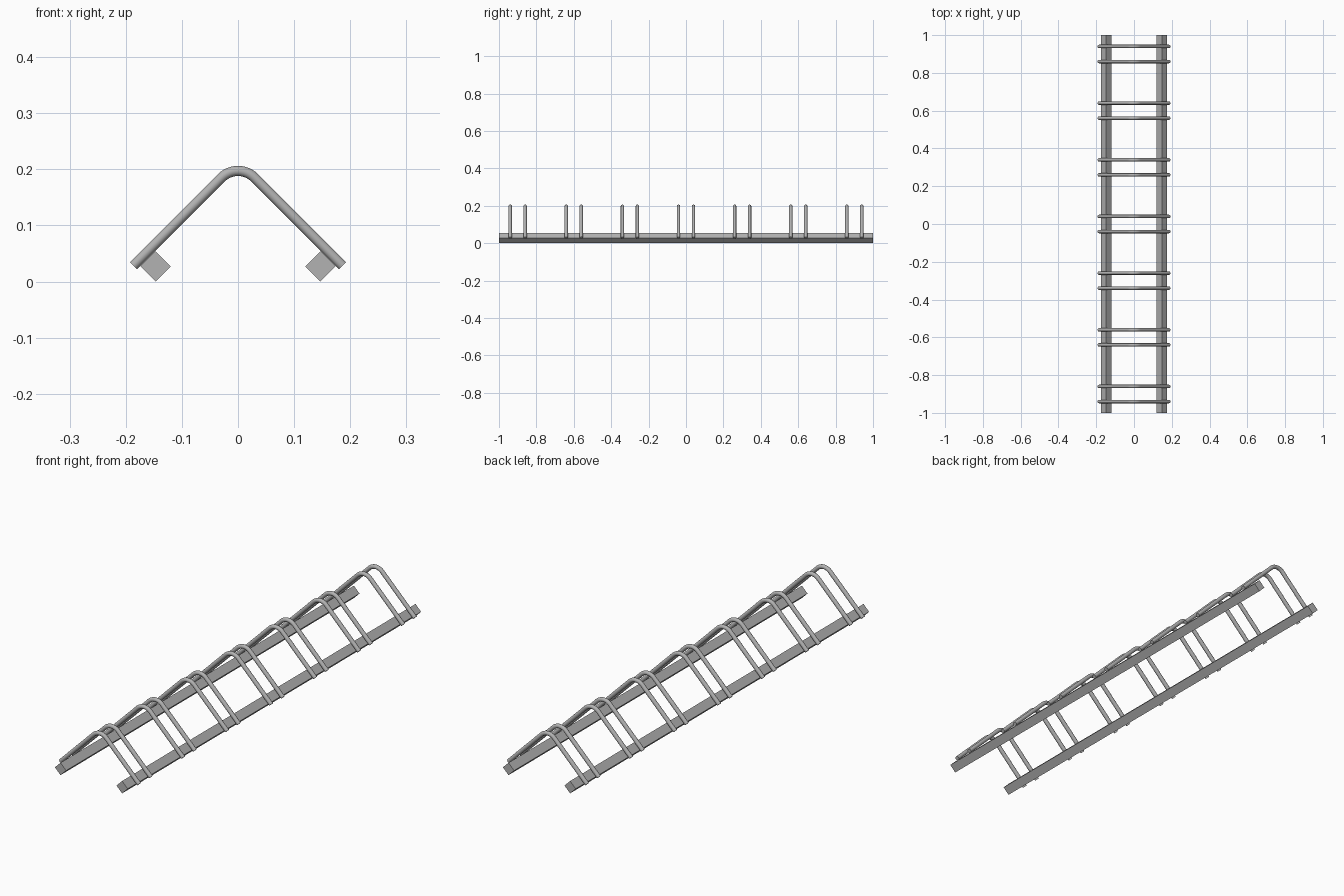
import bpy, math

cube = bpy.data.objects.get("Cube")
if cube:
    bpy.data.objects.remove(cube, do_unlink=True)

# Galvanised steel
steel = bpy.data.materials.new("galvanised_grey")
steel.use_nodes = True
GREY = (0.45, 0.45, 0.45, 1)
steel.diffuse_color = GREY
steel.node_tree.nodes["Principled BSDF"].inputs["Base Color"].default_value = GREY

RAIL_X, RAIL_HALF = 0.147, 0.0268      # rail offset, half of its diagonal
TUBE, BEND = 0.009, 0.042              # tube radius, bend radius
CORNER_Z, END_X = 0.2145, 0.1865       # where the straight legs would meet, leg foot


def base_rail(name, x):
    """Square bar lying along y, turned onto its edge."""
    bpy.ops.mesh.primitive_cube_add(size=1, location=(x, 0, RAIL_HALF),
                                    rotation=(0, math.pi / 4, 0))
    rail = bpy.context.object
    rail.name = name
    side = RAIL_HALF * math.sqrt(2)
    rail.scale = (side, 2, side)
    rail.data.materials.append(steel)


def hoop_mesh():
    """Bent tube: two 45 degree legs joined by a round bend."""
    centre_z = CORNER_Z - BEND * math.sqrt(2)
    steps = 12
    path = [(-END_X, CORNER_Z - END_X)]
    for i in range(steps + 1):
        a = math.radians(135 - 90 * i / steps)
        path.append((BEND * math.cos(a), centre_z + BEND * math.sin(a)))
    path.append((END_X, CORNER_Z - END_X))

    curve = bpy.data.curves.new("hoop_path", "CURVE")
    curve.dimensions = "3D"
    curve.bevel_depth = TUBE
    curve.bevel_resolution = 6
    curve.use_fill_caps = True
    spline = curve.splines.new("POLY")
    spline.points.add(len(path) - 1)
    for point, (x, z) in zip(spline.points, path):
        point.co = (x, 0, z, 1)
    temp = bpy.data.objects.new("hoop_path", curve)
    bpy.context.collection.objects.link(temp)
    mesh = bpy.data.meshes.new_from_object(
        temp.evaluated_get(bpy.context.evaluated_depsgraph_get()))
    bpy.data.objects.remove(temp, do_unlink=True)
    mesh.name = "hoop"
    mesh.materials.clear()
    mesh.materials.append(steel)
    return mesh


# Ground rails
base_rail("left_rail", RAIL_X)
base_rail("right_rail", -RAIL_X)

# Seven pairs of wheel hoops
mesh = hoop_mesh()
bpy.ops.object.select_all(action="DESELECT")
for bay in range(-3, 4):
    for side, offset in (("front", -0.04), ("back", 0.04)):
        hoop = bpy.data.objects.new(f"hoop_{bay + 4}_{side}", mesh)
        hoop.location.y = bay * 0.3 + offset
        bpy.context.collection.objects.link(hoop)
hoop.select_set(True)
bpy.context.view_layer.objects.active = hoop
bpy.ops.object.shade_smooth_by_angle(angle=math.radians(40))
